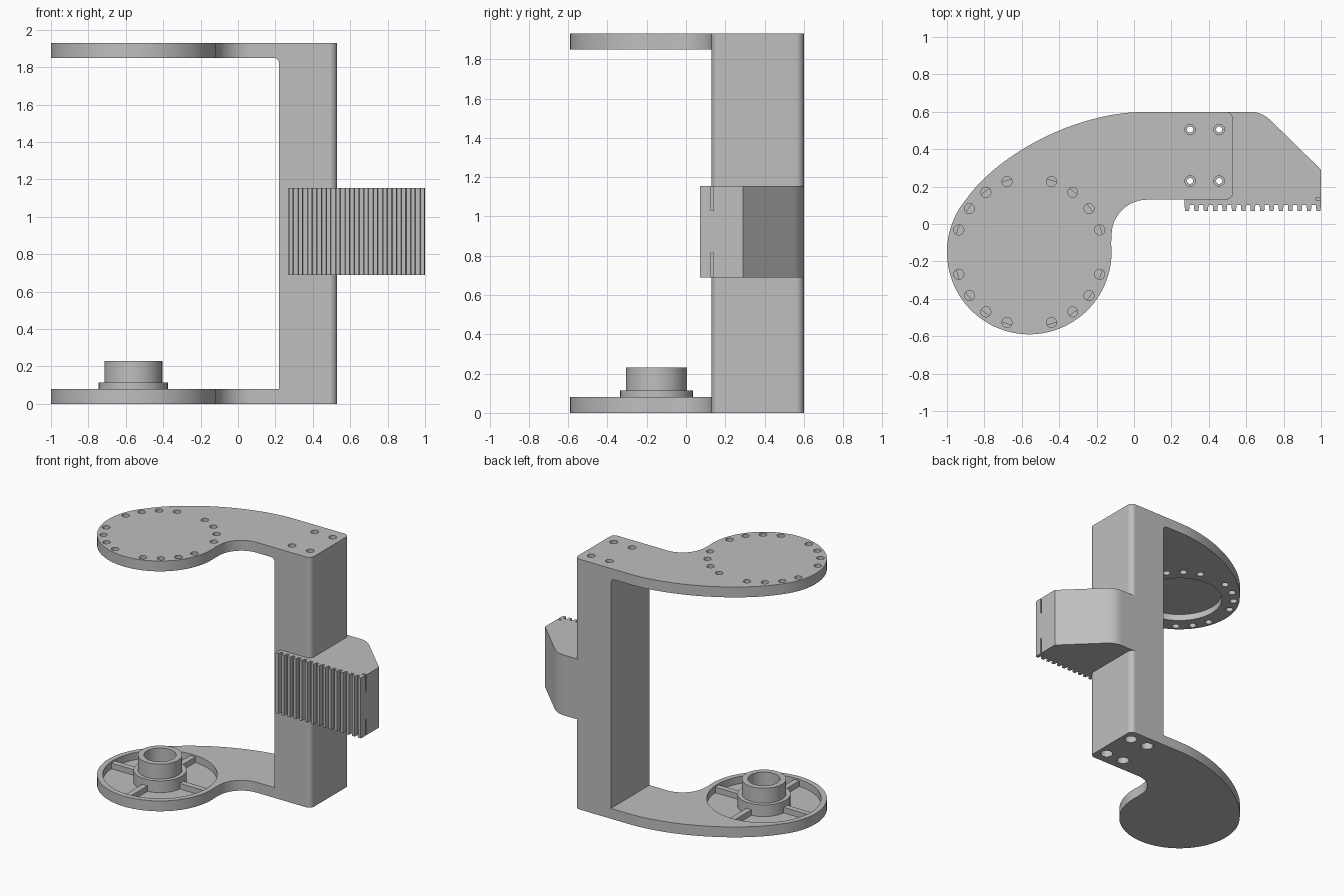
import bpy, bmesh
from math import cos, sin, radians, pi
from mathutils import Matrix, Vector

if "Cube" in bpy.data.objects:
    bpy.data.objects.remove(bpy.data.objects["Cube"])

grey = bpy.data.materials.new("plain grey")
grey.use_nodes = True
grey.diffuse_color = (0.52, 0.52, 0.52, 1)
grey.node_tree.nodes["Principled BSDF"].inputs["Base Color"].default_value = (0.52, 0.52, 0.52, 1)

DISC = (-0.56, -0.15)
DISC_R = 0.44
TOP = 1.93
THICK = 0.08
FRONT, BACK = 0.13, 0.6
COL_L, COL_R = 0.22, 0.53


def arc(c, r, a0, a1, n):
    return [(c[0] + r * cos(radians(a0 + (a1 - a0) * i / n)),
             c[1] + r * sin(radians(a0 + (a1 - a0) * i / n))) for i in range(n + 1)]


def bezier(p0, p1, p2, p3, n):
    p0, p1, p2, p3 = map(Vector, (p0, p1, p2, p3))
    out = []
    for i in range(n + 1):
        t = i / n
        s = 1 - t
        out.append(tuple(p0 * s**3 + p1 * 3 * s * s * t + p2 * 3 * s * t * t + p3 * t**3))
    return out


def make(name, bm, smooth=True):
    bmesh.ops.recalc_face_normals(bm, faces=bm.faces)
    me = bpy.data.meshes.new(name)
    bm.to_mesh(me)
    bm.free()
    me.materials.append(grey)
    ob = bpy.data.objects.new(name, me)
    bpy.context.collection.objects.link(ob)
    return ob


def add_prism(bm, pts, z0, z1):
    face = bm.faces.new([bm.verts.new((x, y, z0)) for x, y in pts])
    ext = bmesh.ops.extrude_face_region(bm, geom=[face], use_keep_orig=True)
    verts = [g for g in ext["geom"] if isinstance(g, bmesh.types.BMVert)]
    bmesh.ops.translate(bm, verts=verts, vec=(0, 0, z1 - z0))


def prism(name, pts, z0, z1, matrix=None):
    bm = bmesh.new()
    add_prism(bm, pts, z0, z1)
    if matrix:
        bm.transform(matrix)
    return make(name, bm)


def pegs(centres, r, z0, z1, n=24):
    bm = bmesh.new()
    for c in centres:
        add_prism(bm, arc(c, r, 0, 360 - 360 / n, n - 1), z0, z1)
    return make("cutter", bm)


def cut(ob, cutter):
    mod = ob.modifiers.new("cut", "BOOLEAN")
    mod.operation = "DIFFERENCE"
    mod.solver = "EXACT"
    mod.object = cutter
    activate(ob)
    bpy.ops.object.modifier_apply(modifier=mod.name)
    bpy.data.objects.remove(cutter)


def activate(ob):
    bpy.ops.object.select_all(action="DESELECT")
    ob.select_set(True)
    bpy.context.view_layer.objects.active = ob


def box_pts(x0, x1, y0, y1):
    return [(x0, y0), (x1, y0), (x1, y1), (x0, y1)]


# shared rounded right-hand corners of the column and both arms
CR = 0.04
right_end = (arc((COL_R - CR, FRONT + CR), CR, -90, 0, 6)
             + arc((COL_R - CR, BACK - CR), CR, 0, 90, 6))

# curved arm outline: disc, sweeping outer edge, tight inner fillet
start = arc(DISC, DISC_R, 140, 366, 60)
outer = bezier((0.08, BACK), (-0.32, 0.605), (-0.74, 0.36), start[0], 24)
inner = arc((0.07, -0.06), 0.19, 180, 90, 12)
arm = start + inner + right_end + outer[:-1]

bottom_arm = prism("bottom_arm", arm, 0, THICK)
top_arm = prism("top_arm", arm, TOP - THICK, TOP)
column = prism("column", [(COL_L, FRONT)] + right_end + [(COL_L, BACK)], THICK, TOP - THICK)

# small cove under the top arm
z = TOP - THICK
cove = [(COL_L, z)] + arc((COL_L - 0.03, z - 0.03), 0.03, 0, 90, 6)
prism("top_cove", cove, -BACK, -FRONT, Matrix.Rotation(pi / 2, 4, "X"))

# screw holes down through the column, widened at both ends
screws = [(x, y) for x in (0.3, 0.455) for y in (0.23, 0.505)]
for part in (bottom_arm, column, top_arm):
    cut(part, pegs(screws, 0.016, -0.1, TOP + 0.1))
cut(top_arm, pegs(screws, 0.028, TOP - 0.05, TOP + 0.1))
cut(bottom_arm, pegs(screws, 0.045, -0.1, 0.06))

# ring of holes and the shallow seat under the top disc
ring = [(DISC[0] + 0.395 * cos(radians(q + a)), DISC[1] + 0.395 * sin(radians(q + a)))
        for q in (0, 90, 180, 270) for a in (17.5, 36, 54, 72.5)]
cut(top_arm, pegs(ring, 0.027, 1.7, TOP + 0.1))
cut(top_arm, pegs([DISC], 0.31, 1.7, TOP - 0.03, 72))

# dished bottom disc with four spokes
FLOOR = 0.025
cut(bottom_arm, pegs([DISC], 0.4, FLOOR, 0.3, 72))
bm = bmesh.new()
for s in (-1, 1):
    for along_x in (True, False):
        a, b = sorted((s * 0.17, s * 0.405))
        x0, x1, y0, y1 = (a, b, -0.022, 0.022) if along_x else (-0.022, 0.022, a, b)
        add_prism(bm, box_pts(DISC[0] + x0, DISC[0] + x1, DISC[1] + y0, DISC[1] + y1), FLOOR, 0.068)
make("hub_spokes", bm)

# stepped hollow hub
bm = bmesh.new()
profile = [(0.185, FLOOR), (0.185, 0.115), (0.155, 0.115), (0.155, 0.23), (0.113, 0.23), (0.113, FLOOR)]
vs = [bm.verts.new((r, 0, h)) for r, h in profile]
es = [bm.edges.new((vs[i], vs[i + 1])) for i in range(len(vs) - 1)]
bmesh.ops.spin(bm, geom=vs + es, cent=(0, 0, 0), axis=(0, 0, 1), angle=2 * pi, steps=48)
bmesh.ops.remove_doubles(bm, verts=bm.verts, dist=0.0005)
bm.transform(Matrix.Translation((*DISC, 0)))
make("hub", bm)

# side block with a ribbed front
X0, X1, Z0, Z1 = 0.27, 1.0, 0.69, 1.155
TEETH = 15
pitch = (X1 - X0) / (TEETH - 0.45)
ribs = []
for i in range(TEETH):
    x = X0 + i * pitch
    w = pitch * 0.55
    ribs += [(x, 0.102), (x + 0.003, 0.07), (x + w - 0.003, 0.07), (x + w, 0.102)]
shoulder = bezier((0.74, 0.545), (0.705, 0.58), (0.67, BACK), (0.62, BACK), 8)
block = prism("ribbed_block", ribs + [(X1, 0.29)] + shoulder
              + [(COL_R - CR, BACK), (COL_R - CR, FRONT), (X0, FRONT)], Z0, Z1)

# narrow slots at the end of the block
bm = bmesh.new()
for a, b in ((Z0 - 0.1, Z0 + 0.125), (Z1 - 0.125, Z1 + 0.1)):
    add_prism(bm, box_pts(X1 - 0.03, X1 + 0.1, 0.127, 0.139), a, b)
cut(block, make("cutter", bm))

# smooth curves, crisp edges
for ob in [o for o in bpy.context.collection.objects if o.type == "MESH"]:
    activate(ob)
    bpy.ops.object.shade_smooth_by_angle(angle=radians(30))
    ob.modifiers.new("even_normals", "WEIGHTED_NORMAL").keep_sharp = True
